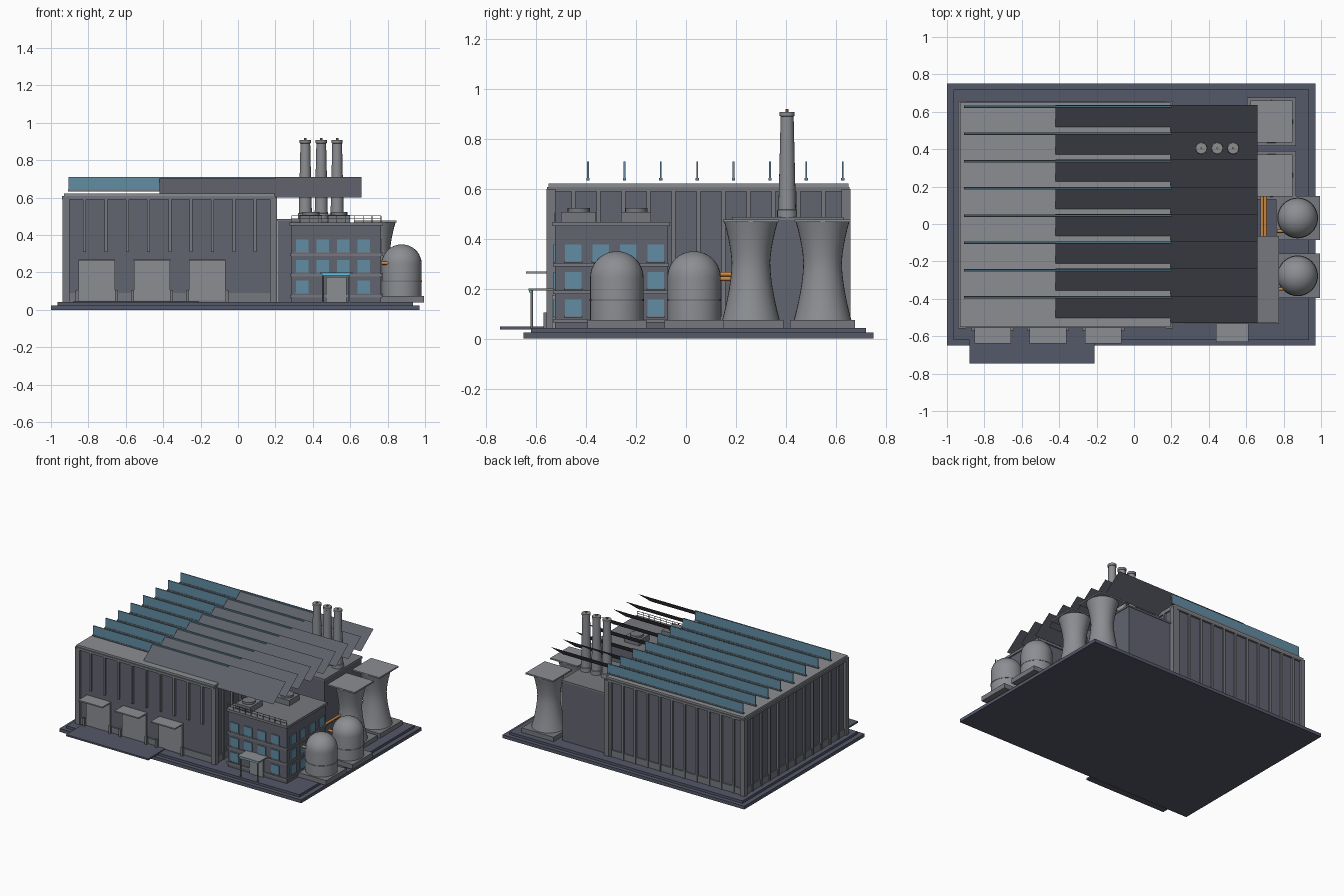
import bpy, bmesh, math
from mathutils import Vector

if "Cube" in bpy.data.objects:
    bpy.data.objects.remove(bpy.data.objects["Cube"])

def mat(name, col):
    m = bpy.data.materials.new(name)
    m.diffuse_color = (*col, 1)
    m.use_nodes = True
    m.node_tree.nodes["Principled BSDF"].inputs["Base Color"].default_value = m.diffuse_color
    return m

SLAB = mat("slab", (0.09, 0.10, 0.14))
WALL = mat("wall", (0.12, 0.125, 0.16))
GREY = mat("light_grey", (0.26, 0.27, 0.29))
TRIM = mat("trim", (0.18, 0.19, 0.21))
GLASS = mat("glass", (0.12, 0.27, 0.37))
PANEL = mat("roof_panel", (0.11, 0.115, 0.14))
ORANGE = mat("orange", (0.6, 0.25, 0.06))
CYAN = mat("cyan", (0.1, 0.6, 0.8))

def finish(name, bm, m, smooth=False):
    me = bpy.data.meshes.new(name)
    bmesh.ops.recalc_face_normals(bm, faces=bm.faces)
    bm.to_mesh(me)
    bm.free()
    o = bpy.data.objects.new(name, me)
    bpy.context.collection.objects.link(o)
    me.materials.append(m)
    if smooth:
        bpy.ops.object.select_all(action='DESELECT')
        o.select_set(True)
        bpy.context.view_layer.objects.active = o
        bpy.ops.object.shade_smooth_by_angle(angle=math.radians(35))
    return o

def boxes(name, items, m):
    """One object from boxes given as (x0, x1, y0, y1, z0, z1)."""
    bm = bmesh.new()
    for x0, x1, y0, y1, z0, z1 in items:
        for v in bmesh.ops.create_cube(bm, size=1)['verts']:
            v.co = ((x0 + x1) / 2 + v.co.x * (x1 - x0),
                    (y0 + y1) / 2 + v.co.y * (y1 - y0),
                    (z0 + z1) / 2 + v.co.z * (z1 - z0))
    return finish(name, bm, m)

def lathe(name, x, y, profile, m, n=32):
    """Closed solid of revolution from (radius, z) points."""
    bm = bmesh.new()
    rings = [[bm.verts.new((x + r * math.cos(2 * math.pi * i / n),
                            y + r * math.sin(2 * math.pi * i / n), z))
              for i in range(n)] for r, z in profile]
    for a, b in zip(rings, rings[1:]):
        for i in range(n):
            bm.faces.new((a[i], a[(i + 1) % n], b[(i + 1) % n], b[i]))
    bm.faces.new(rings[0])
    bm.faces.new(rings[-1])
    return finish(name, bm, m, True)

def pipe(name, p, q, r, m):
    p, q = Vector(p), Vector(q)
    bm = bmesh.new()
    bmesh.ops.create_cone(bm, cap_ends=True, segments=12, radius1=r, radius2=r, depth=(q - p).length)
    rot = (q - p).to_track_quat('Z', 'Y')
    for v in bm.verts:
        v.co = rot @ v.co + (p + q) / 2
    return finish(name, bm, m, True)

# ground slabs and loading apron
boxes("ground_slab", [(-1, 0.97, -0.65, 0.75, 0, 0.024)], SLAB)
boxes("yard_slab", [(-0.965, 0.935, -0.62, 0.72, 0.024, 0.042)], SLAB)
boxes("loading_apron", [(-0.88, -0.21, -0.745, -0.54, 0.036, 0.048)], SLAB)

# main hall
X0, X1, Y0, Y1 = -0.92, 0.19, -0.54, 0.64
boxes("hall_walls", [(X0, X1, Y0, Y1, 0.04, 0.6)], WALL)
boxes("hall_plinth", [(X0 - .008, X1 + .008, Y0 - .008, Y1 + .008, 0.04, 0.09)], TRIM)
boxes("hall_corner_columns", [(x - .018, x + .018, y - .018, y + .018, 0.04, 0.6)
                              for x in (X0, X1) for y in (Y0, Y1)], TRIM)
boxes("hall_cornice", [(-0.94, 0.2, -0.557, 0.655, 0.59, 0.608)], TRIM)
boxes("hall_roof", [(-0.93, 0.195, -0.55, 0.65, 0.608, 0.622)], GREY)
ribs = [(x - .008, x + .008, Y0 - .014, Y0, 0.31, 0.59)
        for x in [-0.82 + 0.114 * i for i in range(9)]]
ribs += [(x - .008, x + .008, Y1, Y1 + .014, 0.04, 0.59)
         for x in [-0.84 + 0.1 * i for i in range(11)]]
for y in [-0.45 + 0.1 * i for i in range(11)]:
    ribs += [(X0 - .014, X0, y - .008, y + .008, 0.04, 0.59),
             (X1, X1 + .014, y - .008, y + .008, 0.04, 0.59)]
boxes("hall_ribs", ribs, TRIM)

# saw-tooth roof: upright glass strips, and thin sloping panels set to the right
PITCH = 0.1457
tops = [0.635 - PITCH * i for i in range(8)]
boxes("sawtooth_glass", [(-0.905, 0.2, y - .011, y - .004, 0.64, 0.71) for y in tops], GLASS)
boxes("sawtooth_sills", [(-0.91, 0.2, y - .014, y - .001, 0.634, 0.643) for y in tops], TRIM)
bm = bmesh.new()
for y in tops:
    bm.faces.new([bm.verts.new(c) for c in ((-0.42, y - PITCH, 0.6), (0.66, y - PITCH, 0.6),
                                            (0.66, y, 0.71), (-0.42, y, 0.71))])
finish("sawtooth_panels", bm, PANEL)

# loading doors, canopies and bollards
doors = [-0.755, -0.46, -0.165]
boxes("loading_doors", [(x - .097, x + .097, Y0 - .012, Y0, 0.05, 0.26) for x in doors], GREY)
boxes("loading_canopies", [(x - .098, x + .098, -0.64, Y0, 0.26, 0.269) for x in doors], GREY)
boxes("loading_bollards", [(x + s * .105 - .008, x + s * .105 + .008, -0.57, -0.554, 0.04, 0.105)
                           for x in doors for s in (-1, 1)], TRIM)

# office block
boxes("office_walls", [(0.285, 0.765, -0.525, -0.075, 0.04, 0.45)], WALL)
boxes("office_roof", [(0.275, 0.775, -0.535, -0.065, 0.45, 0.468)], TRIM)
boxes("office_floor_bands", [(0.278, 0.772, -0.532, -0.068, z, z + .014)
                             for z in (0.065, 0.178, 0.288)], TRIM)
win, frames = [], []
for z in (0.09, 0.2, 0.31):
    for i in range(4):
        x, y = 0.31 + 0.11 * i, -0.485 + 0.11 * i
        if not (z < 0.1 and i in (1, 2)):
            win.append((x, x + .067, -0.531, -0.52, z, z + .067))
            frames.append((x - .004, x + .071, -0.533, -0.52, z - .006, z))
        win.append((0.76, 0.771, y, y + .067, z, z + .067))
        frames.append((0.76, 0.773, y - .004, y + .071, z - .006, z))
boxes("office_windows", win, GLASS)
boxes("office_window_sills", frames, TRIM)
boxes("entrance_door", [(0.47, 0.58, -0.536, -0.52, 0.04, 0.175)], GREY)
boxes("entrance_canopy", [(0.438, 0.612, -0.63, -0.525, 0.192, 0.201)], GREY)
boxes("entrance_light_strip", [(0.45, 0.6, -0.628, -0.62, 0.184, 0.192)], CYAN)
for x in (0.455, 0.595):
    pipe("entrance_post", (x, -0.618, 0.04), (x, -0.618, 0.195), 0.005, TRIM)

# roof units and front railing
units = [(0.33, 0.45, -0.5, -0.36), (0.48, 0.6, -0.26, -0.14)]
boxes("roof_units", [(*u, 0.465, 0.508) for u in units], TRIM)
for a, b, c, d in units:
    lathe("roof_unit_fan", (a + b) / 2, (c + d) / 2, [(0.045, 0.505), (0.045, 0.523)], TRIM, 16)
for z in (0.487, 0.503):
    pipe("roof_rail", (0.285, -0.525, z), (0.765, -0.525, z), 0.002, TRIM)
for i in range(11):
    pipe("roof_rail_post", (0.285 + .048 * i, -0.525, 0.465), (0.285 + .048 * i, -0.525, 0.503), 0.002, TRIM)

# boiler house with three chimneys
boxes("boiler_house", [(0.21, 0.57, 0.19, 0.625, 0.04, 0.475)], WALL)
boxes("boiler_house_roof", [(0.205, 0.575, 0.185, 0.63, 0.475, 0.487)], TRIM)
for x in (0.36, 0.445, 0.53):
    lathe("chimney", x, 0.405, [(0.04, 0.48), (0.04, 0.515), (0.035, 0.517), (0.026, 0.89),
                                (0.03, 0.892), (0.03, 0.908)], GREY, 20)
    lathe("chimney_beacon", x, 0.405, [(0.006, 0.905), (0.006, 0.92)], ORANGE, 8)

# cooling towers: waisted body on a square pad under a flat square cap
for y in (0.26, 0.547):
    boxes("cooling_tower_pad", [(0.605, 0.865, y - .13, y + .13, 0.04, 0.075)], TRIM)
    prof = []
    for i in range(13):
        z = 0.075 + 0.395 * i / 12
        k = (z - 0.3) / (0.225 if z < 0.3 else 0.17)
        prof.append((0.077 + (0.038 if z < 0.3 else 0.031) * abs(k) ** 1.6, z))
    lathe("cooling_tower", 0.735, y, prof, GREY)
    boxes("cooling_tower_cap", [(0.623, 0.847, y - .112, y + .112, 0.468, 0.478)], GREY)

# storage tanks with domed tops
for y in (0.032, -0.277):
    boxes("tank_pad", [(0.76, 0.995, y - .118, y + .118, 0.04, 0.075)], TRIM)
    dome = [(0.107 * math.cos(t), 0.245 + 0.105 * math.sin(t))
            for t in [math.radians(86) * i / 9 for i in range(10)]]
    lathe("tank", 0.875, y, [(0.107, 0.07)] + dome, GREY)
    lathe("tank_band", 0.875, y, [(0.109, 0.15), (0.109, 0.158)], TRIM)
    pipe("tank_outlet_pipe", (0.765, y - .07, 0.25), (0.83, y - .07, 0.25), 0.009, ORANGE)

# pipes between the office block and the cooling towers
for x, z in ((0.685, 0.24), (0.702, 0.258)):
    pipe("process_pipe", (x, -0.08, z), (x, 0.2, z), 0.009, ORANGE)
